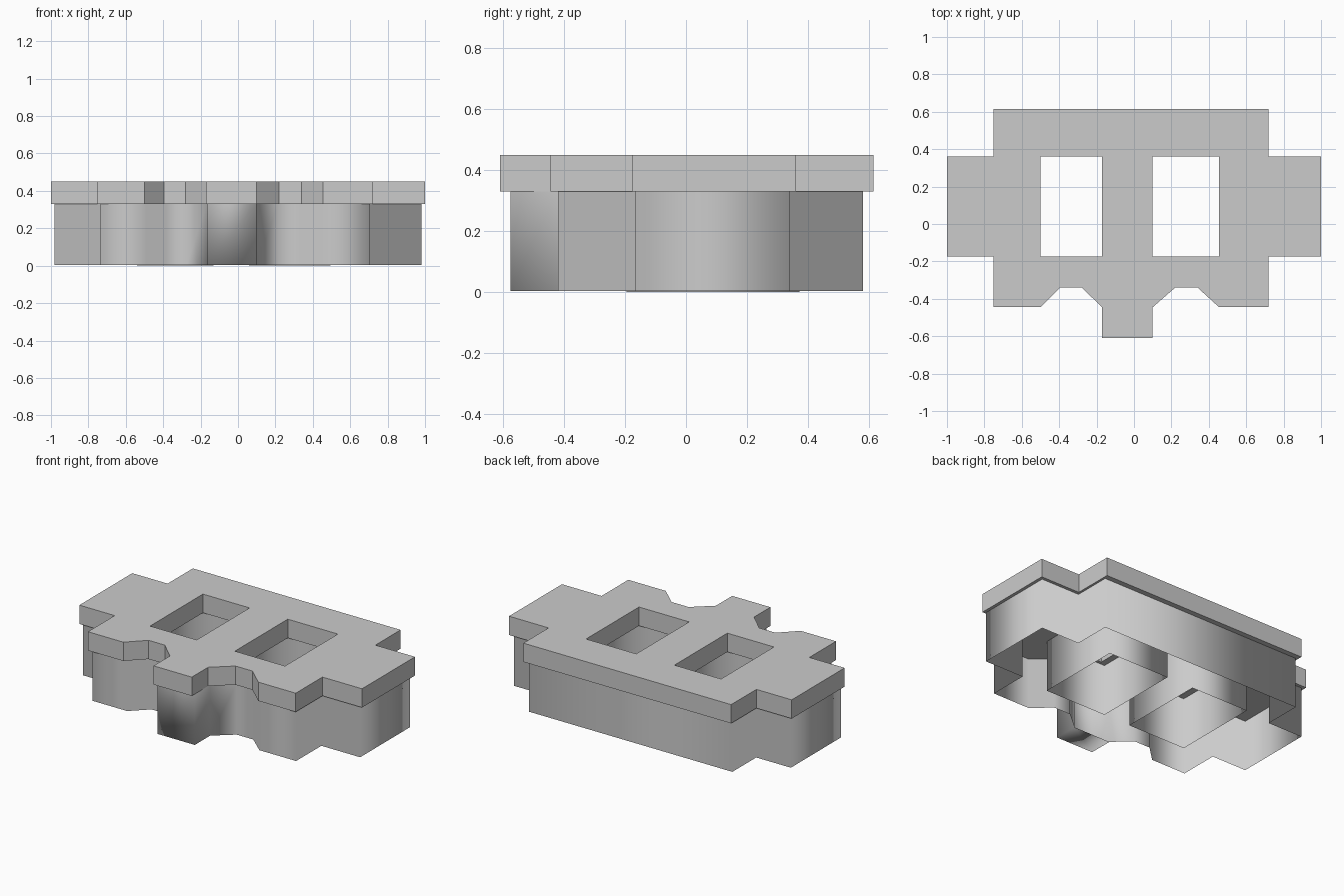
import bpy
import bmesh

old = bpy.data.objects.get("Cube")
if old:
    bpy.data.objects.remove(old, do_unlink=True)

grey = bpy.data.materials.new("plain_grey")
grey.use_nodes = True
colour = (0.6, 0.6, 0.6, 1)
grey.diffuse_color = colour
grey.node_tree.nodes["Principled BSDF"].inputs["Base Color"].default_value = colour

PLATE_BOTTOM, PLATE_TOP = 0.33, 0.45

# Stepped outline, counter-clockwise from the back left corner
OUTLINE = [(0.72, 0.615), (-0.75, 0.615), (-0.75, 0.36), (-1, 0.36),
           (-1, -0.175), (-0.75, -0.175), (-0.75, -0.445), (-0.5, -0.445),
           (-0.395, -0.34), (-0.28, -0.34), (-0.17, -0.445), (-0.17, -0.61),
           (0.1, -0.61), (0.1, -0.445), (0.22, -0.34), (0.34, -0.34),
           (0.455, -0.445), (0.72, -0.445), (0.72, -0.175), (1, -0.175),
           (1, 0.36), (0.72, 0.36)]


def rectangle(x0, x1, y0, y1):
    return [(x0, y0), (x1, y0), (x1, y1), (x0, y1)]


def add_loop(bm, points, z):
    verts = [bm.verts.new((x, y, z)) for x, y in points]
    return verts, [bm.edges.new((v, verts[(i + 1) % len(verts)]))
                   for i, v in enumerate(verts)]


def finish(bm, name, smooth):
    mesh = bpy.data.meshes.new(name)
    for face in bm.faces:
        face.smooth = smooth
    bm.to_mesh(mesh)
    bm.free()
    mesh.materials.append(grey)
    obj = bpy.data.objects.new(name, mesh)
    bpy.context.collection.objects.link(obj)
    return obj


def wall(name, points, z0, z1, cap=()):
    """Thin upright wall along a closed outline, softly shaded."""
    bm = bmesh.new()
    low, _ = add_loop(bm, points, z0)
    high, _ = add_loop(bm, points, z1)
    for i in range(len(points)):
        j = (i + 1) % len(points)
        bm.faces.new((low[i], low[j], high[j], high[i]))
    if cap:
        bm.faces.new([low[i] for i in reversed(cap)])
    return finish(bm, name, True)


# Top plate with two rectangular windows
holes = {"left": (0.1, 0.455, -0.175, 0.36),
         "right": (-0.5, -0.17, -0.175, 0.36)}
bm = bmesh.new()
edges = add_loop(bm, OUTLINE, PLATE_BOTTOM)[1]
for hole in holes.values():
    edges += add_loop(bm, rectangle(*hole), PLATE_BOTTOM)[1]
bmesh.ops.triangle_fill(bm, use_beauty=True, edges=edges, normal=(0, 0, 1))
result = bmesh.ops.extrude_face_region(bm, geom=bm.faces[:], use_keep_orig=True)
top = [g for g in result["geom"] if isinstance(g, bmesh.types.BMVert)]
bmesh.ops.translate(bm, verts=top, vec=(0, 0, PLATE_TOP - PLATE_BOTTOM))
bmesh.ops.recalc_face_normals(bm, faces=bm.faces[:])
bmesh.ops.dissolve_limit(bm, angle_limit=0.01, verts=bm.verts[:], edges=bm.edges[:])
finish(bm, "top_plate", False)

# Outer skirt, slightly smaller than the plate, closed under the front stem
skirt = [(x * 0.98, y * 0.945) for x, y in OUTLINE]
wall("outer_skirt", skirt, 0.003, PLATE_BOTTOM, cap=(10, 11, 12, 13))

# Open tubes hanging below the windows, a little wider than them
for side, (x0, x1, y0, y1) in holes.items():
    wall(side + "_window_tube",
         rectangle(x0 - 0.04, x1 + 0.04, y0 - 0.02, y1 + 0.012), 0, PLATE_BOTTOM)
